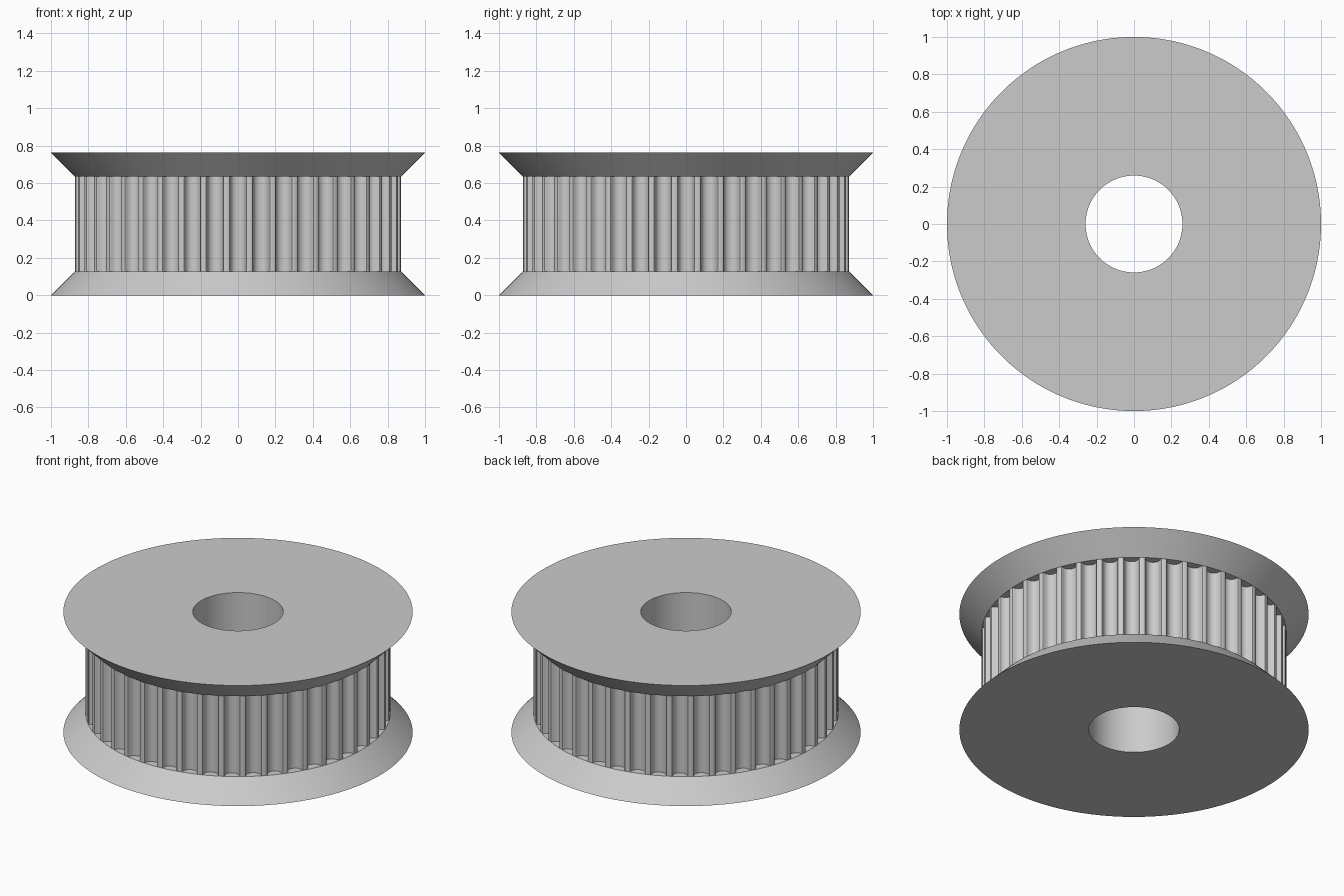
import bpy, bmesh
from math import sin, cos, pi, sqrt, asin, radians

if "Cube" in bpy.data.objects:
    bpy.data.objects.remove(bpy.data.objects["Cube"])

TEETH = 44
TRACK_R, FLANGE_R, BORE_R = 0.873, 1.0, 0.259
HEIGHT, FLANGE_H = 0.762, 0.127
PITCH = 2 * pi / TEETH

# Half of one rounded groove: sideways offset, depth below the tooth tips
HALF = [(.0538, 0), (.0466, .0024), (.0431, .0083), (.0417, .0151), (.0394, .0218),
        (.0363, .0282), (.0325, .0343), (.0258, .0404), (.0179, .0449), (.0092, .0476)]
GROOVE = [(-x, d) for x, d in HALF] + [(0, .0484)] + [(x, d) for x, d in reversed(HALF)]
HALF_ANGLE = asin(HALF[0][0] / TRACK_R)
SEAT_R = sqrt(TRACK_R ** 2 - HALF[0][0] ** 2)

bm = bmesh.new()


def spot(angle, side, r, z):
    """Point at radius r and sideways offset, with angle 0 facing the front."""
    return bm.verts.new((side * cos(angle) + r * sin(angle),
                         side * sin(angle) - r * cos(angle), z))


def skin(low, high, closed):
    """Quads between two rows of vertices."""
    n = len(low)
    for i in range(n if closed else n - 1):
        j = (i + 1) % n
        bm.faces.new((low[i], low[j], high[j], high[i]))


# Ring angles meet both corners of every groove
STEPS = [-HALF_ANGLE, -HALF_ANGLE / 3, HALF_ANGLE / 3, HALF_ANGLE]
ANGLES = [t * PITCH + s for t in range(TEETH) for s in STEPS]


def ring(r, z):
    return [spot(a, 0, r, z) for a in ANGLES]


# Flanges and bore
base, top = HEIGHT * 0, HEIGHT
z_low, z_high = FLANGE_H, HEIGHT - FLANGE_H
bore_low, rim_low, seat_low = ring(BORE_R, base), ring(FLANGE_R, base), ring(TRACK_R, z_low)
seat_high, rim_high, bore_high = ring(TRACK_R, z_high), ring(FLANGE_R, top), ring(BORE_R, top)
for a, b in ((bore_low, rim_low), (rim_low, seat_low), (seat_high, rim_high),
             (rim_high, bore_high), (bore_high, bore_low)):
    skin(a, b, True)

# Toothed track: groove walls, groove end faces and tooth tips
for t in range(TEETH):
    angle = t * PITCH
    rows = [[spot(angle, x, SEAT_R - d, z) for x, d in GROOVE] for z in (z_low, z_high)]
    skin(*rows, False)
    for row, seat in zip(rows, (seat_low, seat_high)):
        bm.faces.new(row + [seat[4 * t + 2], seat[4 * t + 1]])
    here, after = 4 * t + 3, (4 * t + 4) % len(ANGLES)
    bm.faces.new((seat_low[here], seat_low[after], seat_high[after], seat_high[here]))

bmesh.ops.remove_doubles(bm, verts=bm.verts, dist=0.0002)
bmesh.ops.recalc_face_normals(bm, faces=bm.faces)
mesh = bpy.data.meshes.new("belt_pulley")
bm.to_mesh(mesh)
bm.free()

# Plain grey finish
grey = bpy.data.materials.new("grey")
grey.use_nodes = True
colour = (0.6, 0.6, 0.6, 1)
grey.diffuse_color = colour
grey.node_tree.nodes["Principled BSDF"].inputs["Base Color"].default_value = colour
mesh.materials.append(grey)

pulley = bpy.data.objects.new("belt_pulley", mesh)
bpy.context.collection.objects.link(pulley)
bpy.context.view_layer.objects.active = pulley
pulley.select_set(True)
bpy.ops.object.shade_smooth_by_angle(angle=radians(30))
